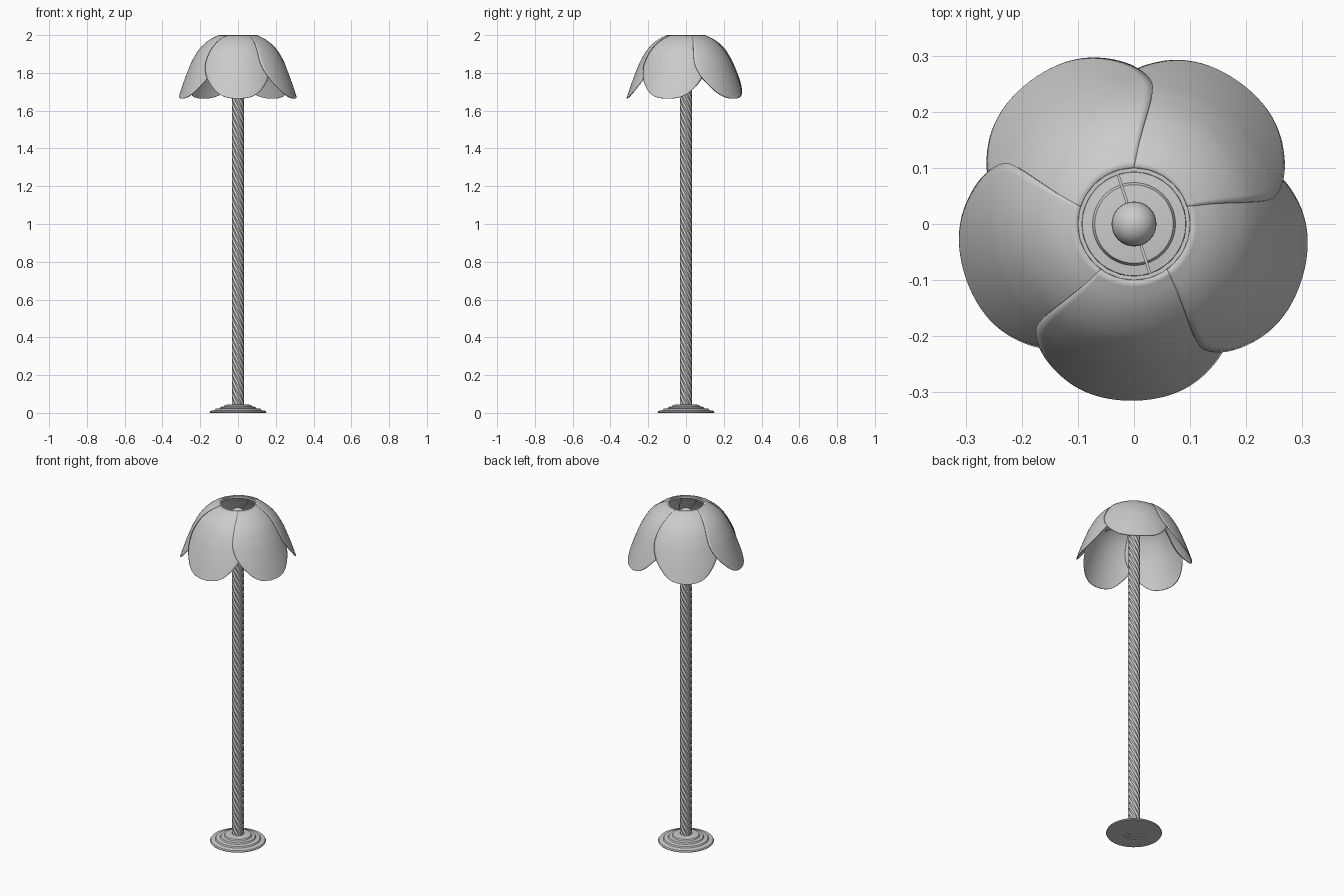
import bpy, bmesh, math
from mathutils import Vector

old = bpy.data.objects.get("Cube")
if old:
    bpy.data.objects.remove(old, do_unlink=True)

GREY = (0.6, 0.6, 0.6, 1)
metal = bpy.data.materials.new("plain_grey")
metal.use_nodes = True
metal.diffuse_color = GREY
metal.node_tree.nodes["Principled BSDF"].inputs["Base Color"].default_value = GREY


def finish(name, bm, angle=35, recalc=True):
    if recalc:
        bmesh.ops.recalc_face_normals(bm, faces=bm.faces)
    mesh = bpy.data.meshes.new(name)
    bm.to_mesh(mesh)
    bm.free()
    mesh.materials.append(metal)
    ob = bpy.data.objects.new(name, mesh)
    bpy.context.collection.objects.link(ob)
    bpy.ops.object.select_all(action="DESELECT")
    ob.select_set(True)
    bpy.context.view_layer.objects.active = ob
    bpy.ops.object.shade_smooth_by_angle(angle=math.radians(angle))
    return ob


def loft(bm, rings, closed=True):
    rows = [[bm.verts.new(p) for p in ring] for ring in rings]
    n = len(rows[0])
    for a, b in zip(rows, rows[1:]):
        for i in range(n if closed else n - 1):
            j = (i + 1) % n
            bm.faces.new((a[i], a[j], b[j], b[i]))
    return rows


def lathe(name, profile, sides=48):
    bm = bmesh.new()
    loft(bm, [[(r * math.cos(t), r * math.sin(t), z)
               for t in (math.tau * i / sides for i in range(sides))]
              for r, z in profile])
    bmesh.ops.remove_doubles(bm, verts=bm.verts, dist=1e-5)
    return finish(name, bm)


# Stepped round foot with a recessed centre underneath
lathe("base", [(0, .008), (.035, .008), (.035, .004), (.06, .004), (.06, 0),
               (.148, 0), (.15, .004), (.146, .011), (.122, .015), (.118, .022),
               (.096, .025), (.092, .032), (.074, .034), (.07, .042),
               (.045, .045), (0, .045)])

# Rope-twisted pole
TOP, FLUTES, TURNS, STEPS = 1.9, 8, 6, 150
SIDES = FLUTES * 4
bm = bmesh.new()
rings = []
for s in range(STEPS + 1):
    z = .008 + (TOP - .008) * s / STEPS
    twist = -math.tau * TURNS * s / STEPS
    ring = []
    for i in range(SIDES):
        a = math.tau * i / SIDES
        r = .0275 + .0055 * abs(math.sin(a * FLUTES / 2))
        ring.append((r * math.cos(a + twist), r * math.sin(a + twist), z))
    rings.append(ring)
rows = loft(bm, rings)
bm.faces.new(rows[0])
bm.faces.new(rows[-1])
finish("twisted_pole", bm, 40)

# Round bulb on the pole
bm = bmesh.new()
bmesh.ops.create_uvsphere(bm, u_segments=32, v_segments=16, radius=.04)
bmesh.ops.translate(bm, verts=bm.verts, vec=(0, 0, 1.93))
finish("bulb", bm)

# Thin bar that carries the shade
bm = bmesh.new()
bmesh.ops.create_cube(bm, size=1)
bmesh.ops.scale(bm, verts=bm.verts, vec=(.36, .005, .005))
ob = finish("shade_bar", bm)
ob.location.z = 1.93
ob.rotation_euler.z = math.radians(-72)

# Ring around the shade opening
lathe("shade_ring", [(.1, 1.985), (.1, 1.998), (.093, 1.998), (.093, 1.985),
                     (.1, 1.985)], 24)

# Dome section: radius and height from the opening to the rim
DOME = [(.1, 1.998), (.15, 1.973), (.2, 1.927), (.238, 1.865),
        (.262, 1.81), (.288, 1.74), (.313, 1.664)]


def dome(t):
    f = max(0, min(t, 1)) * (len(DOME) - 1)
    i = min(int(f), len(DOME) - 2)
    k = f - i
    p = [Vector(DOME[max(0, min(j, len(DOME) - 1))]) for j in range(i - 1, i + 3)]
    # Smooth blend through the section points
    return .5 * (2 * p[1] + (p[2] - p[0]) * k
                 + (2 * p[0] - 5 * p[1] + 4 * p[2] - p[3]) * k * k
                 + (3 * p[1] - p[0] - 3 * p[2] + p[3]) * k ** 3)


def half_width(t):
    # Degrees from the petal's middle: widest halfway, rounded at the tip
    body = 36 + 8 * math.sin(math.pi * min(t / .95, 1))
    return body * math.sqrt(max(0, 1 - max(0, (t - .45) / .55) ** 2.6))


# Five overlapping petals, each tucked under the next
for n in range(5):
    mid = -90 + 72 * n
    bm = bmesh.new()
    rings = []
    for s in range(33):
        t = math.sin(s / 32 * math.pi / 2)
        r, z = dome(t)
        w = half_width(t)
        ring = []
        for i in range(25):
            u = (2 * i / 24 - 1) * w
            a = math.radians(mid + u)
            rr = r - .004 * u / 40 * min(1, t * 4)
            ring.append((rr * math.cos(a), rr * math.sin(a), z))
        rings.append(ring)
    loft(bm, rings, closed=False)
    bmesh.ops.remove_doubles(bm, verts=bm.verts, dist=1e-5)
    ob = finish(f"petal_{n + 1}", bm)
    mod = ob.modifiers.new("thickness", "SOLIDIFY")
    mod.thickness = .004
    mod.offset = 0
